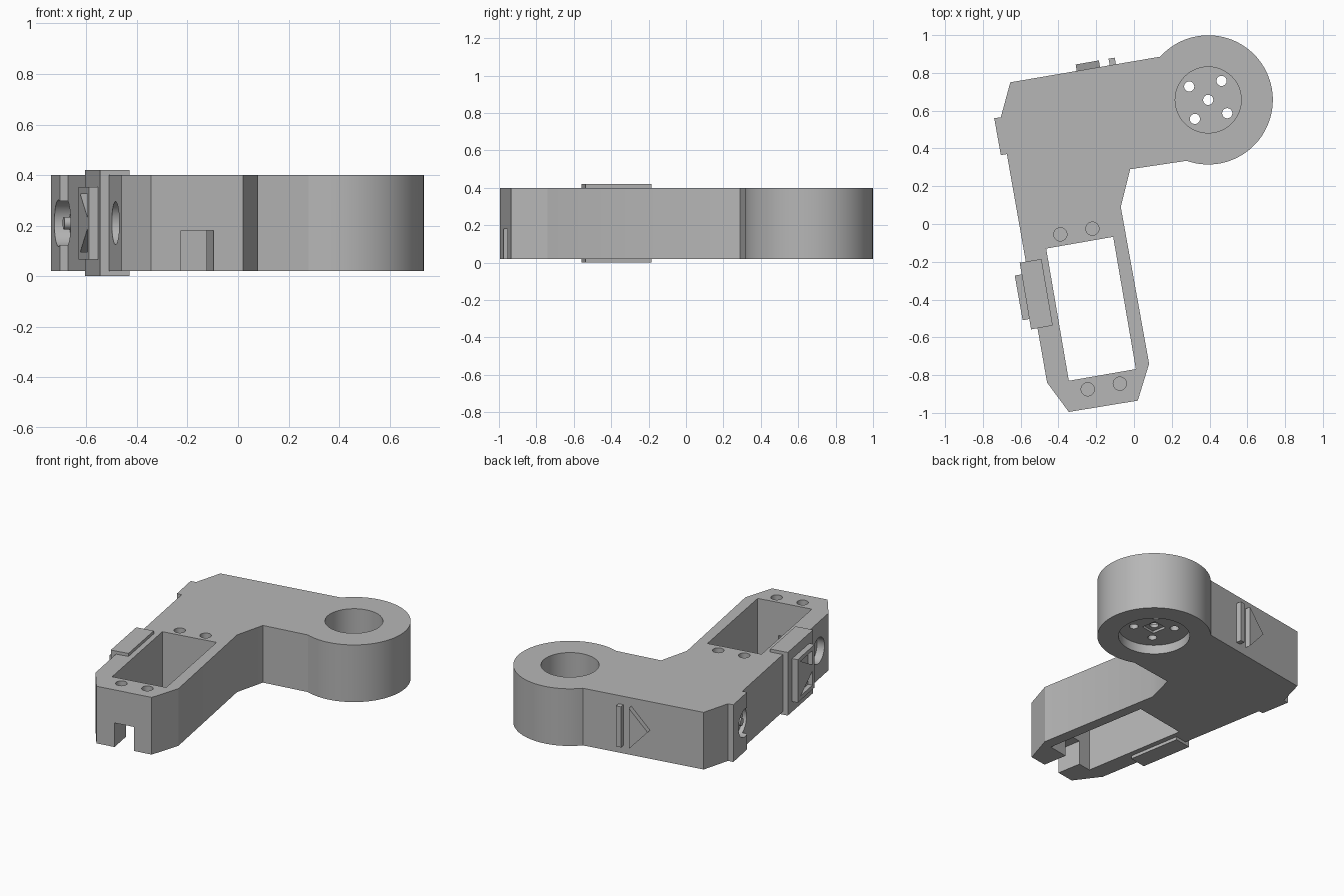
import bpy, bmesh
from math import sin, cos, radians
from mathutils import Matrix, Vector

cube = bpy.data.objects.get("Cube")
if cube:
    bpy.data.objects.remove(cube, do_unlink=True)

grey = bpy.data.materials.new("plain_grey")
grey.use_nodes = True
grey.diffuse_color = (0.47, 0.47, 0.47, 1)
grey.node_tree.nodes["Principled BSDF"].inputs["Base Color"].default_value = (0.47, 0.47, 0.47, 1)

TILT = 10
BOTTOM, TOP = 0.02, 0.40


def arc(cx, cy, r, start=0, end=360, n=48):
    steps = n if abs(end - start) == 360 else n + 1
    angles = [radians(start + (end - start) * i / n) for i in range(steps)]
    return [(cx + r * cos(a), cy + r * sin(a)) for a in angles]


def rect(x0, x1, y0, y1):
    return [(x0, y0), (x1, y0), (x1, y1), (x0, y1)]


def wall_frame(x, y, z, angle):
    """Frame with local x along a wall, local y up and local z out of the wall."""
    a = radians(angle)
    along, up = Vector((cos(a), sin(a), 0)), Vector((0, 0, 1))
    m = Matrix((along, up, along.cross(up))).transposed().to_4x4()
    return Matrix.Translation((x, y, z)) @ m


def prism(name, points, lo, hi, frame=Matrix()):
    bm = bmesh.new()
    rings = [[bm.verts.new((x, y, h)) for x, y in points] for h in (lo, hi)]
    bm.faces.new(rings[0][::-1])
    bm.faces.new(rings[1])
    for i in range(len(points)):
        j = (i + 1) % len(points)
        bm.faces.new((rings[0][i], rings[0][j], rings[1][j], rings[1][i]))
    bm.transform(frame)
    bmesh.ops.recalc_face_normals(bm, faces=bm.faces)
    mesh = bpy.data.meshes.new(name)
    bm.to_mesh(mesh)
    bm.free()
    mesh.materials.append(grey)
    ob = bpy.data.objects.new(name, mesh)
    bpy.context.collection.objects.link(ob)
    return ob


def activate(ob):
    bpy.ops.object.select_all(action='DESELECT')
    ob.select_set(True)
    bpy.context.view_layer.objects.active = ob


def cut(target, points, lo, hi, frame=Matrix()):
    cutter = prism("cutter", points, lo, hi, frame)
    cutter.hide_render = True
    mod = target.modifiers.new("cut", 'BOOLEAN')
    mod.operation, mod.solver, mod.object = 'DIFFERENCE', 'EXACT', cutter
    activate(target)
    bpy.ops.object.modifier_apply(modifier=mod.name)
    bpy.data.objects.remove(cutter, do_unlink=True)


# Angled body with the round hub at its end
HX, HY = 0.393, 0.657
outline = [(-0.655, 0.75)] + arc(HX, HY, 0.342, 138, -109.5, 64) + [
    (-0.02, 0.29), (-0.07, 0.09), (0.08, -0.74), (0.02, -0.935),
    (-0.345, -0.995), (-0.46, -0.84), (-0.673, 0.37), (-0.705, 0.365),
    (-0.74, 0.56), (-0.705, 0.565)]
body = prism("body", outline, BOTTOM, TOP)

# Hub bore, lower recess, square nut seat and screw holes
cut(body, arc(HX, HY, 0.175), 0.115, 0.5)
cut(body, arc(HX, HY, 0.215), -0.1, 0.08)
seat = Matrix.Translation((HX, HY, 0)) @ Matrix.Rotation(radians(TILT), 4, 'Z')
cut(body, rect(-0.05, 0.05, -0.05, 0.05), 0.05, 0.095, seat)
cut(body, arc(HX, HY, 0.027, n=24), 0.05, 0.2)
for k in range(4):
    a = radians(55 + 90 * k)
    cut(body, arc(HX + 0.123 * cos(a), HY + 0.123 * sin(a), 0.027, n=24), 0.05, 0.2)

# Open pocket through the handle
cut(body, [(-0.465, -0.13), (-0.11, -0.068), (0.01, -0.768), (-0.345, -0.83)], -0.1, 0.5)

# Cable slot in the end wall
slot = Matrix.Translation((-0.175, -0.885, 0)) @ Matrix.Rotation(radians(TILT), 4, 'Z')
cut(body, rect(-0.065, 0.065, -0.14, 0.14), -0.1, 0.18, slot)

# Blind screw holes around the pocket
for x, y in [(-0.39, -0.055), (-0.22, -0.025), (-0.245, -0.875), (-0.075, -0.845)]:
    cut(body, arc(x, y, 0.035, n=32), 0.25, 0.5)

# Round recesses in the side wall
SIDE = TILT - 90
lower_ring = wall_frame(-0.485, -0.70, 0.21, SIDE)
cut(body, arc(0, 0, 0.085), -0.05, 0.1, lower_ring)
upper_ring = wall_frame(-0.68, 0.40, 0.21, SIDE)
cut(body, arc(0, 0, 0.092), -0.03, 0.1, upper_ring)
prism("recess_pin", arc(0, 0, 0.025, n=24), -0.04, 0.01, upper_ring)

# Switch housing with its embossed plate
prism("switch_housing", [(-0.605, -0.205), (-0.49, -0.185), (-0.43, -0.537), (-0.545, -0.558)], 0, 0.42)
panel = wall_frame(-0.575, -0.385, 0.21, SIDE)
plate = prism("switch_plate", rect(-0.12, 0.12, -0.143, 0.143), -0.01, 0.036, panel)
for s in (1, -1):
    cut(plate, [(-0.08, 0.115 * s), (0.09, 0.115 * s), (0.09, 0.02 * s)], 0.006, 0.1, panel)

# Raised bar and arrow on the back wall
back = wall_frame(-0.2, 0.831, 0.21, 180 + TILT)
prism("back_bar", rect(-0.105, -0.072, -0.135, 0.135), -0.01, 0.032, back)
prism("back_arrow", [(-0.02, -0.135), (0.105, 0), (-0.02, 0.135)], -0.01, 0.032, back)

# Smooth the round walls, keep the edges crisp
for name in ("body", "recess_pin"):
    activate(bpy.data.objects[name])
    bpy.ops.object.shade_smooth_by_angle(angle=radians(25))
